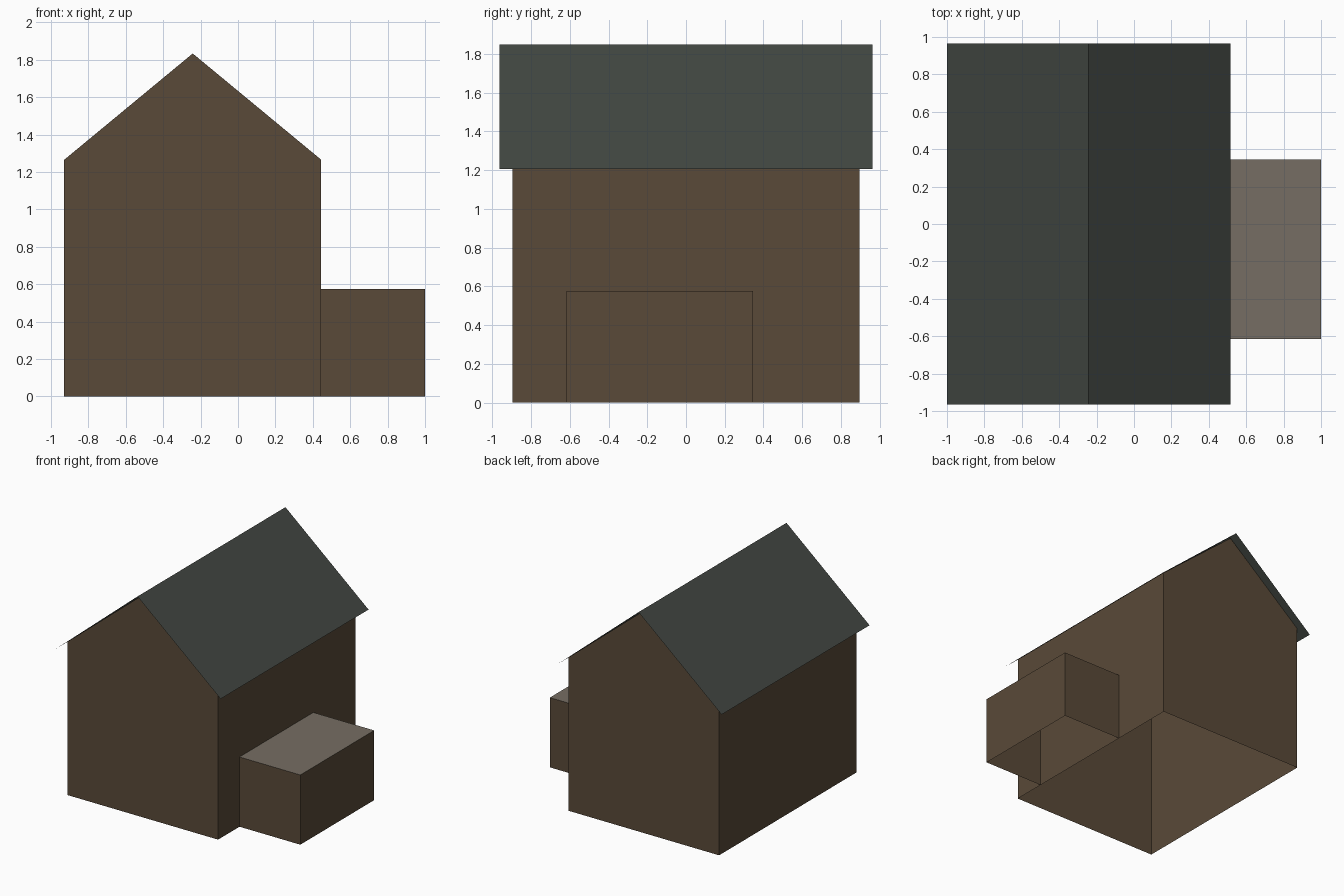
import bpy

cube = bpy.data.objects.get("Cube")
if cube:
    bpy.data.objects.remove(cube, do_unlink=True)


def material(name, rgb):
    m = bpy.data.materials.new(name)
    m.use_nodes = True
    m.diffuse_color = (*rgb, 1)
    bsdf = m.node_tree.nodes["Principled BSDF"]
    bsdf.inputs["Base Color"].default_value = (*rgb, 1)
    bsdf.inputs["Roughness"].default_value = 0.9
    return m


wall_brown = material("wall brown", (0.1, 0.067, 0.04))
roof_green = material("dark roof green", (0.055, 0.064, 0.055))
flat_grey = material("flat roof grey", (0.18, 0.155, 0.125))


def sweep(name, profile, y0, y1, mat, closed=False, ends=False):
    """Sheet swept along y from an (x, z) profile, with optional end walls."""
    n = len(profile)
    verts = [(x, y, z) for y in (y0, y1) for x, z in profile]
    faces = [(i, i + n, (i + 1) % n + n, (i + 1) % n)
             for i in range(n if closed else n - 1)]
    if ends:
        faces += [tuple(reversed(range(n))), tuple(range(n, 2 * n))]
    mesh = bpy.data.meshes.new(name)
    mesh.from_pydata(verts, [], faces)
    mesh.materials.append(mat)
    obj = bpy.data.objects.new(name, mesh)
    bpy.context.collection.objects.link(obj)
    return obj


RIDGE_X, HALF, EAVE = -0.242, 0.687, 1.265
LEFT, RIGHT = RIDGE_X - HALF, RIDGE_X + HALF


def wall(name, x, height, y0, y1):
    return sweep(name, [(x, 0), (x, height)], y0, y1, wall_brown)


def end_wall(name, outline, y, outward):
    """Upright panel across x, wound to face outward along y."""
    order = outline if outward < 0 else outline[::-1]
    mesh = bpy.data.meshes.new(name)
    mesh.from_pydata([(x, y, z) for x, z in order], [], [tuple(range(len(order)))])
    mesh.materials.append(wall_brown)
    obj = bpy.data.objects.new(name, mesh)
    bpy.context.collection.objects.link(obj)


# House shell, open underneath
gable = [(LEFT, 0), (RIGHT, 0), (RIGHT, EAVE), (RIDGE_X, 1.833), (LEFT, EAVE)]
end_wall("front_gable_wall", gable, -0.895, -1)
end_wall("back_gable_wall", gable, 0.895, 1)
wall("right_side_wall", LEFT, EAVE, 0.895, -0.895)
wall("left_side_wall", RIGHT, EAVE, -0.895, 0.895)

# Thin pitched roof with overhang
sweep("pitched_roof", [(-1, 1.206), (RIDGE_X, 1.848), (0.516, 1.206)],
      -0.964, 0.964, roof_green)

# Side annex, open underneath
box = [(RIGHT, 0), (1, 0), (1, 0.575), (RIGHT, 0.575)]
end_wall("annex_front_wall", box, -0.616, -1)
end_wall("annex_back_wall", box, 0.346, 1)
wall("annex_side_wall", 1, 0.575, -0.616, 0.346)
sweep("annex_flat_roof", [(RIGHT, 0.575), (1, 0.575)], -0.616, 0.346, flat_grey)
